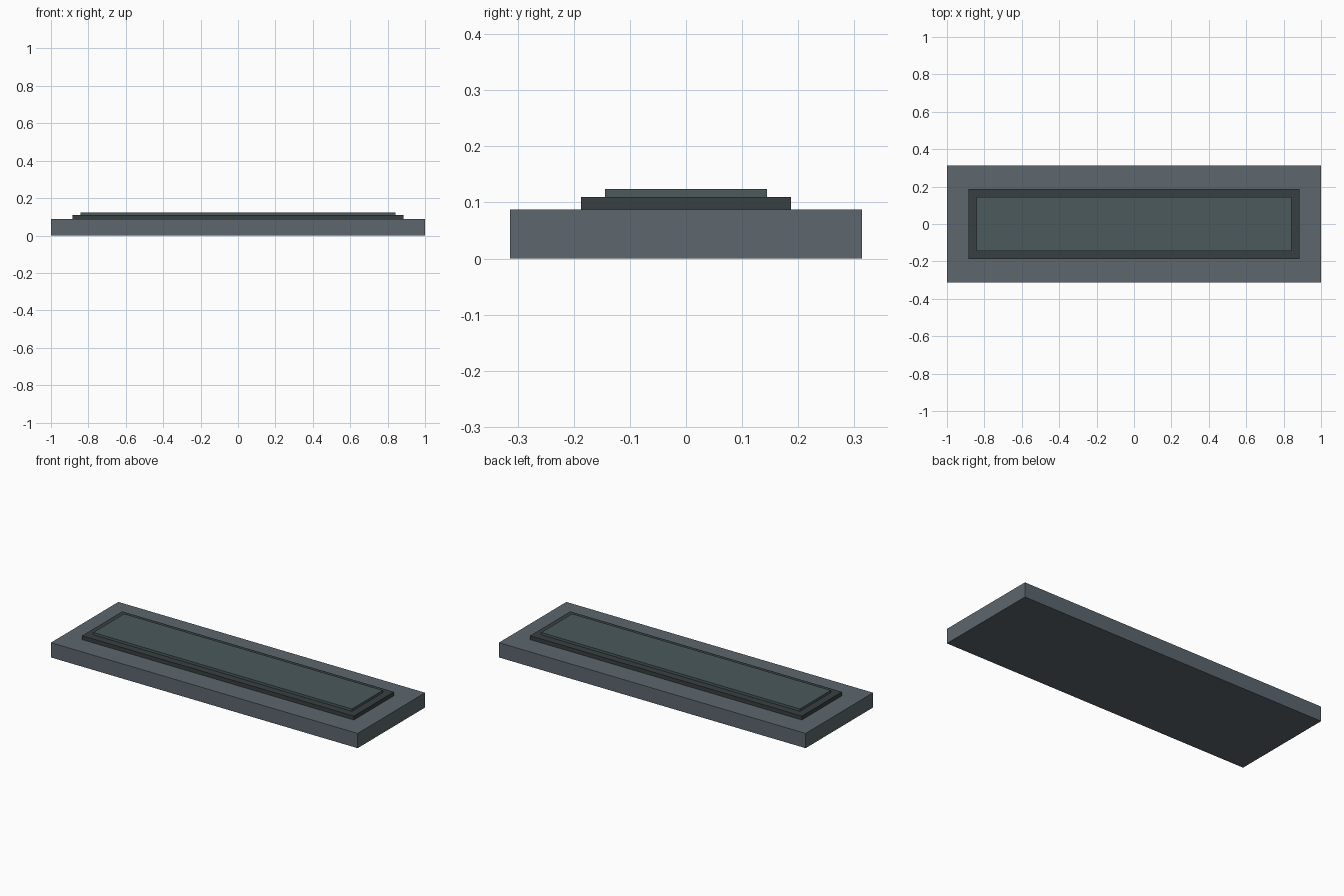
import bpy

if "Cube" in bpy.data.objects:
    bpy.data.objects.remove(bpy.data.objects["Cube"])


def material(name, rgb):
    m = bpy.data.materials.new(name)
    m.diffuse_color = (*rgb, 1)
    m.use_nodes = True
    m.node_tree.nodes["Principled BSDF"].inputs["Base Color"].default_value = m.diffuse_color
    return m


def slab(name, half_x, half_y, z0, z1, mat):
    bpy.ops.mesh.primitive_cube_add(size=1, location=(0, 0, (z0 + z1) / 2))
    ob = bpy.context.object
    ob.name = name
    ob.scale = (2 * half_x, 2 * half_y, z1 - z0)
    bpy.ops.object.transform_apply(location=False, rotation=False, scale=True)
    ob.data.materials.append(mat)
    return ob


# Wide stone-grey base
slab("base_slab", 1.0, 0.314, 0.0, 0.087, material("slate_grey", (0.11, 0.135, 0.155)))

# Dark raised border
slab("dark_border", 0.886, 0.187, 0.087, 0.11, material("charcoal", (0.04, 0.05, 0.053)))

# Greenish inset panel on top
slab("top_panel", 0.843, 0.144, 0.11, 0.124, material("dark_teal", (0.07, 0.1, 0.105)))
